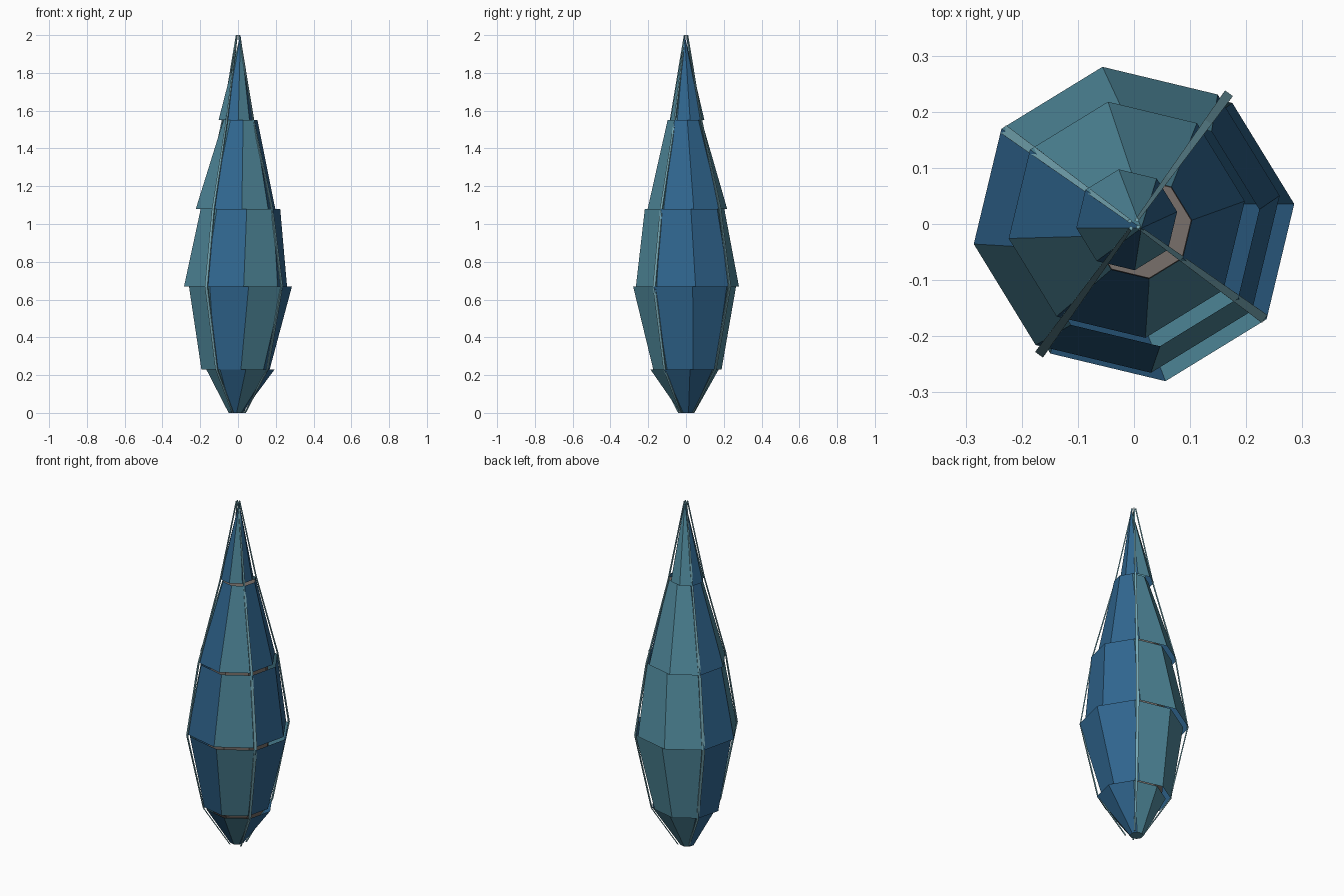
import bpy, bmesh, math
from mathutils import Vector

if "Cube" in bpy.data.objects:
    bpy.data.objects.remove(bpy.data.objects["Cube"])


def make_material(name, rgb):
    mat = bpy.data.materials.new(name)
    mat.use_nodes = True
    mat.diffuse_color = (*rgb, 1)
    mat.node_tree.nodes["Principled BSDF"].inputs["Base Color"].default_value = (*rgb, 1)
    return mat


TEAL = make_material("teal", (0.08, 0.25, 0.33))
BLUE = make_material("blue", (0.03, 0.135, 0.28))
PALE = make_material("pale teal", (0.19, 0.41, 0.48))
GREY = make_material("warm grey", (0.19, 0.16, 0.145))

SIDES = 8
START = math.radians(54)
LEAN = Vector((-0.013, 0.0075, 0))          # each band leans across the axis
LEVELS = [(0, 0.037), (0.23, 0.183), (0.67, 0.276), (1.08, 0.213), (1.55, 0.091), (2, 0)]


def ring(bm, radius, z, centre):
    """Octagon of vertices around a centre."""
    verts = []
    for k in range(SIDES):
        a = START + math.tau * k / SIDES
        verts.append(bm.verts.new(centre + Vector((radius * math.cos(a), radius * math.sin(a), z))))
    return verts


def skin(bm, low, high):
    """Side facets between two rings, in order round the axis."""
    return [bm.faces.new((low[k], low[(k + 1) % SIDES], high[(k + 1) % SIDES], high[k]))
            for k in range(SIDES)]


def finish(bm, name, mats):
    bmesh.ops.remove_doubles(bm, verts=bm.verts, dist=0.0001)
    mesh = bpy.data.meshes.new(name)
    bm.to_mesh(mesh)
    bm.free()
    for mat in mats:
        mesh.materials.append(mat)
    obj = bpy.data.objects.new(name, mesh)
    bpy.context.collection.objects.link(obj)
    return obj


# Leaning faceted bands, open at the joints
FACET_COLOURS = (0, 0, 1, 0, 1, 0, 1, 1)
names = ["base", "lower", "middle", "upper", "tip"]
for name, (z0, r0), (z1, r1) in zip(names, LEVELS, LEVELS[1:]):
    bm = bmesh.new()
    low, high = ring(bm, r0, z0, LEAN), ring(bm, r1, z1, -LEAN)
    for face, colour in zip(skin(bm, low, high), FACET_COLOURS):
        face.material_index = colour
    if name == "base":
        bm.faces.new(low[::-1])
    finish(bm, name + "_band", (TEAL, BLUE))

# Inner core glimpsed through the joints
bm = bmesh.new()
sections = [(0.03, 0.03), (0.22, 0.15), (0.66, 0.175), (1.08, 0.16), (1.53, 0.09)]
rings = [ring(bm, r, z, -LEAN * (z / 1.53)) for z, r in sections]
for low, high in zip(rings, rings[1:]):
    skin(bm, low, high)
bm.faces.new(rings[0][::-1])
bm.faces.new(rings[-1])
finish(bm, "core", (GREY,))

# Four thin ribs that run over the band corners
for number in range(4):
    a = START + math.tau * number / 4
    out = Vector((math.cos(a), math.sin(a), 0))
    side = Vector((-math.sin(a), math.cos(a), 0))
    bm = bmesh.new()
    rows = []
    for z, r in LEVELS:
        half = 0.003 + 0.02 * r
        mid = out * (r + 0.012) + Vector((0, 0, z))
        rows.append([bm.verts.new(mid + side * half), bm.verts.new(mid - side * half),
                     bm.verts.new(mid - side * half - out * 0.006),
                     bm.verts.new(mid + side * half - out * 0.006)])
    for low, high in zip(rows, rows[1:]):
        for k in range(4):
            n = (k + 1) % 4
            bm.faces.new((low[k], high[k], high[n], low[n]))
    bm.faces.new(rows[0])
    bm.faces.new(rows[-1][::-1])
    bmesh.ops.recalc_face_normals(bm, faces=bm.faces)
    finish(bm, f"rib_{number + 1}", (PALE,))
